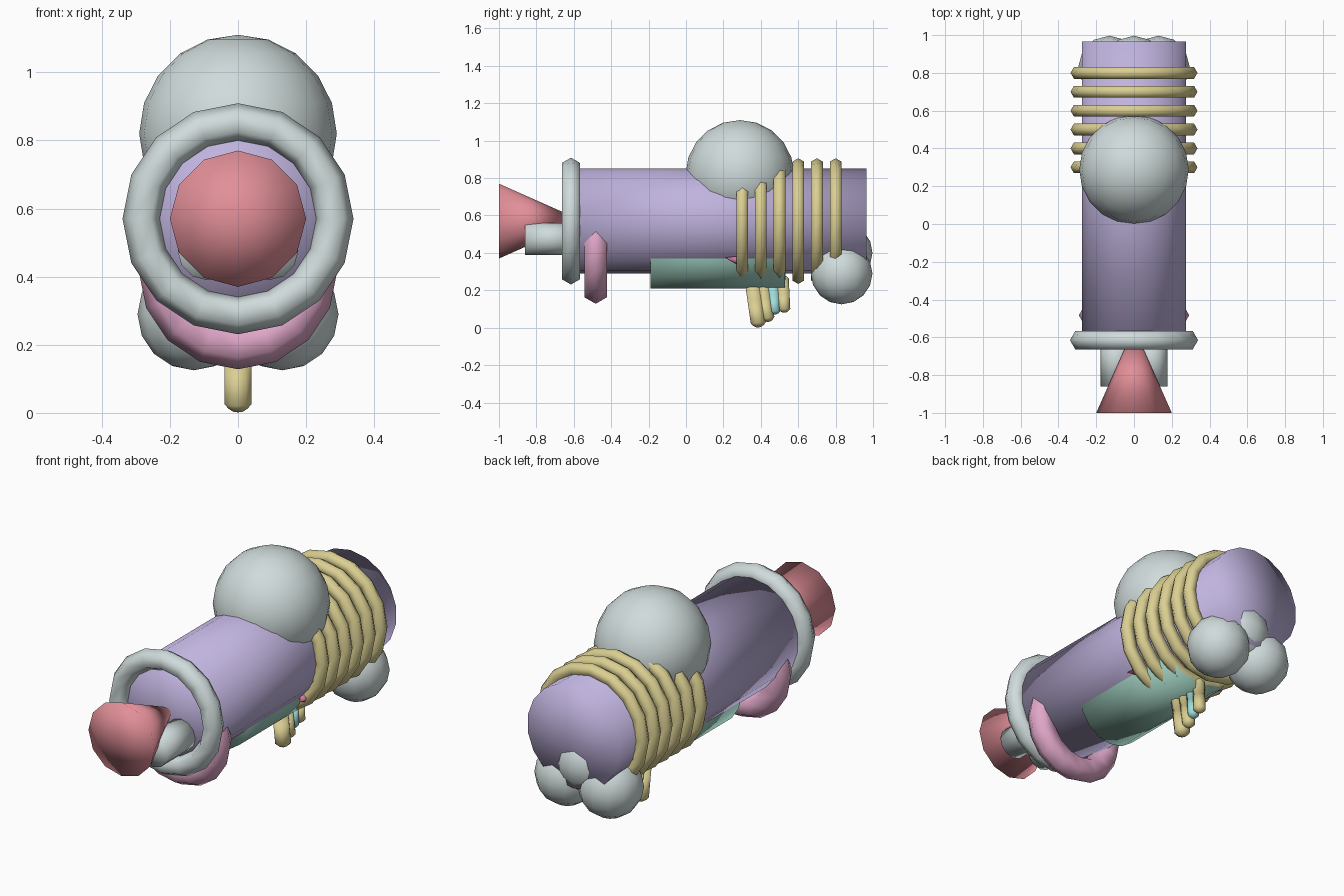
import bpy, bmesh, math
from mathutils import Vector, Matrix

default = bpy.data.objects.get("Cube")
if default:
    bpy.data.objects.remove(default, do_unlink=True)


def material(name, r, g, b):
    lin = [(c / 255 / 12.92) if c < 11 else ((c / 255 + 0.055) / 1.055) ** 2.4 for c in (r, g, b)]
    m = bpy.data.materials.new(name)
    m.use_nodes = True
    m.diffuse_color = (*lin, 1)
    m.node_tree.nodes["Principled BSDF"].inputs["Base Color"].default_value = (*lin, 1)
    return m


LILAC = material("lilac", 192, 179, 222)
GREY = material("pale_grey", 208, 219, 219)
YELLOW = material("sand_yellow", 219, 207, 146)
RED = material("coral_red", 226, 143, 152)
PINK = material("pink", 224, 167, 200)
TEAL = material("soft_teal", 157, 204, 189)
CYAN = material("light_cyan", 160, 222, 220)
ROSE = material("rose", 214, 120, 160)


def finish(bm, name, mat):
    bmesh.ops.recalc_face_normals(bm, faces=bm.faces)
    for f in bm.faces:
        f.smooth = True
    mesh = bpy.data.meshes.new(name)
    bm.to_mesh(mesh)
    bm.free()
    mesh.materials.append(mat)
    ob = bpy.data.objects.new(name, mesh)
    bpy.context.collection.objects.link(ob)
    return ob


def cone(name, mat, start, end, r1, r2, sides):
    """Cylinder or cone between two points."""
    start, end = Vector(start), Vector(end)
    axis = end - start
    bm = bmesh.new()
    bmesh.ops.create_cone(bm, cap_ends=True, cap_tris=True, segments=sides,
                          radius1=r1, radius2=r2, depth=axis.length)
    turn = Vector((0, 0, 1)).rotation_difference(axis).to_matrix().to_4x4()
    bm.transform(Matrix.Translation((start + end) / 2) @ turn)
    return finish(bm, name, mat)


def ball(name, mat, centre, r, u, v):
    bm = bmesh.new()
    bmesh.ops.create_uvsphere(bm, u_segments=u, v_segments=v, radius=r)
    bm.transform(Matrix.Translation(centre))
    return finish(bm, name, mat)


def ring(name, mat, y, z, major, minor, sides=16, cross=6):
    """Torus whose axis runs along y."""
    bm = bmesh.new()
    loops = []
    for i in range(sides):
        a = math.tau * i / sides
        loop = []
        for j in range(cross):
            b = math.tau * j / cross
            rad = major + minor * math.cos(b)
            loop.append(bm.verts.new((rad * math.cos(a), y + minor * math.sin(b), z + rad * math.sin(a))))
        loops.append(loop)
    for i in range(sides):
        p, q = loops[i], loops[(i + 1) % sides]
        for j in range(cross):
            k = (j + 1) % cross
            bm.faces.new((p[j], q[j], q[k], p[k]))
    return finish(bm, name, mat)


def capsule(name, mat, top, bottom, r):
    """Rounded peg: a ball split at its equator and stretched to two ends."""
    top, bottom = Vector(top), Vector(bottom)
    bm = bmesh.new()
    bmesh.ops.create_uvsphere(bm, u_segments=10, v_segments=8, radius=r)
    half = (top - bottom).length / 2
    bmesh.ops.bisect_plane(bm, geom=bm.verts[:] + bm.edges[:] + bm.faces[:],
                           plane_co=(0, 0, 0), plane_no=(0, 0, 1))
    for v in bm.verts:
        if v.co.z > 0.001:
            v.co.z += half
        elif v.co.z < -0.001:
            v.co.z -= half
    for v in bm.verts:
        # widen the shoulders so the peg keeps a full section
        if abs(v.co.z) < half + r * 0.5 and abs(v.co.z) > 0.001:
            flat = Vector((v.co.x, v.co.y)).normalized() * r
            v.co.x, v.co.y = flat
    turn = Vector((0, 0, 1)).rotation_difference(top - bottom).to_matrix().to_4x4()
    bm.transform(Matrix.Translation((top + bottom) / 2) @ turn)
    return finish(bm, name, mat)


AXIS = 0.57

# Main barrel, belly drum and top dome
cone("body", LILAC, (0, -0.62, AXIS), (0, 0.965, AXIS), 0.28, 0.28, 18)
cone("belly_drum", TEAL, (0, -0.19, 0.41), (0, 0.53, 0.41), 0.2, 0.2, 16)
ball("top_dome", GREY, (0, 0.288, 0.82), 0.29, 20, 10)

# Front collar, flared nose and the two pegs beneath it
ring("front_collar", GREY, -0.615, AXIS, 0.283, 0.056)
cone("nose_flare", RED, (0, -1, AXIS), (0, -0.55, AXIS), 0.2, 0, 12)
for side, s in (("left", 1), ("right", -1)):
    cone(f"{side}_nose_peg", GREY, (s * 0.092, -0.86, 0.475), (s * 0.092, -0.58, 0.475), 0.085, 0.085, 12)

# Pink band under the chin
ring("chin_band", PINK, -0.483, 0.42, 0.222, 0.07)

# Row of rear hoops
for i in range(6):
    ring(f"rear_hoop_{i + 1}", YELLOW, 0.3 + 0.1 * i, AXIS, 0.3, 0.036)

# Rear cluster of balls
for side, x, z in (("left", 0.13, 0.29), ("right", -0.13, 0.29), ("middle", 0, 0.4)):
    ball(f"{side}_rear_ball", GREY, (x, 0.832, z), 0.165, 12, 8)

# Small pegs hanging below the drum
capsule("front_peg", YELLOW, (0, 0.355, 0.25), (0, 0.385, 0.042), 0.041)
capsule("second_peg", YELLOW, (0, 0.405, 0.25), (0, 0.437, 0.065), 0.034)
capsule("cyan_peg", CYAN, (0, 0.462, 0.25), (0, 0.475, 0.1), 0.03)
capsule("back_peg", YELLOW, (0, 0.518, 0.25), (0, 0.525, 0.112), 0.032)

# Tiny side thorns where drum meets barrel
for side, s in (("left", 1), ("right", -1)):
    cone(f"{side}_thorn", ROSE, (s * 0.19, 0.31, 0.355), (s * 0.225, 0.21, 0.375), 0.035, 0, 6)
